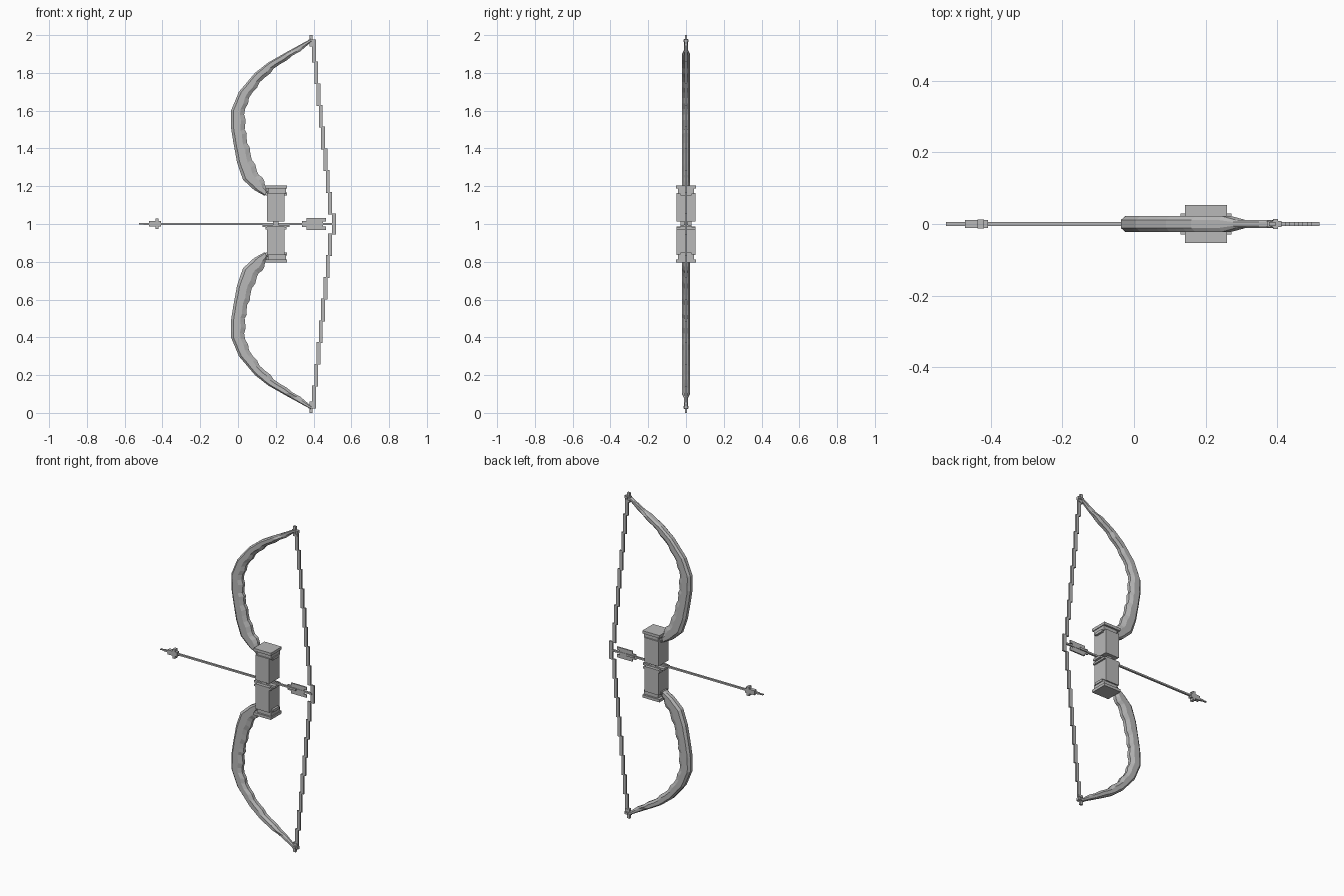
import bpy, bmesh, math
from mathutils import Vector

cube = bpy.data.objects.get("Cube")
if cube:
    bpy.data.objects.remove(cube)

grey = bpy.data.materials.new("plain grey")
grey.use_nodes = True
colour = (0.48, 0.48, 0.48, 1)
grey.diffuse_color = colour
grey.node_tree.nodes["Principled BSDF"].inputs["Base Color"].default_value = colour


def finish(name, bm):
    bmesh.ops.recalc_face_normals(bm, faces=bm.faces)
    mesh = bpy.data.meshes.new(name)
    bm.to_mesh(mesh)
    bm.free()
    mesh.materials.append(grey)
    obj = bpy.data.objects.new(name, mesh)
    bpy.context.collection.objects.link(obj)
    return obj


def add_box(bm, x0, x1, depth, z0, z1):
    """Box centred on y = 0 with the given half depth."""
    verts = bmesh.ops.create_cube(bm, size=1)["verts"]
    for v in verts:
        v.co = Vector(((x0 + x1) / 2 + v.co.x * (x1 - x0),
                       v.co.y * 2 * depth,
                       (z0 + z1) / 2 + v.co.z * (z1 - z0)))


def boxes(name, rows):
    bm = bmesh.new()
    for row in rows:
        add_box(bm, *row)
    return finish(name, bm)


def flip(z0, z1, side):
    return (z0, z1) if side > 0 else (2 - z1, 2 - z0)


# Limb outline: matching front-edge and string-side points (x, z)
OUTER = [(.14, 1.15), (.085, 1.18), (.026, 1.235), (-.005, 1.325), (-.026, 1.44),
         (-.037, 1.51), (-.037, 1.60), (.005, 1.70), (.09, 1.80), (.16, 1.855),
         (.275, 1.92), (.385, 1.98)]
INNER = [(.158, 1.17), (.14, 1.225), (.10, 1.28), (.065, 1.375), (.045, 1.46),
         (.037, 1.52), (.037, 1.61), (.075, 1.695), (.14, 1.775), (.22, 1.845),
         (.33, 1.915), (.39, 1.965)]
# Cross-section: position across the limb, half depth
SECTION = [(0, .011), (.18, .022), (.68, .022), (1, .010)]


def make_limb(name, side):
    bm = bmesh.new()
    rings = []
    steps = 3
    last = (len(OUTER) - 1) * steps
    for k in range(last + 1):
        i = min(k // steps, len(OUTER) - 2)
        t = k / steps - i
        a = Vector(OUTER[i]).lerp(Vector(OUTER[i + 1]), t)
        b = Vector(INNER[i]).lerp(Vector(INNER[i + 1]), t)
        # Hewn ripple along the string side, narrowing towards the tip
        if 0 < k < last - 2:
            b += (b - a).normalized() * .005 * math.sin(k * 2.1)
        slim = 1 if k < last - 3 else .5
        loop = [(s, d) for s, d in SECTION] + [(s, -d) for s, d in reversed(SECTION)]
        ring = []
        for s, d in loop:
            p = a.lerp(b, s)
            z = p.y if side > 0 else 2 - p.y
            ring.append(bm.verts.new((p.x, d * slim, z)))
        rings.append(ring)
    for r0, r1 in zip(rings, rings[1:]):
        for j in range(len(r0)):
            n = (j + 1) % len(r0)
            bm.faces.new((r0[j], r0[n], r1[n], r1[j]))
    bm.faces.new(rings[0])
    bm.faces.new(rings[-1])
    return finish(name, bm)


for label, side in (("upper", 1), ("lower", -1)):
    make_limb(label + "_limb", side)
    # Grip block with stepped collars at its outer end
    boxes(label + "_grip", [
        (.153, .247, .05, *flip(1.012, 1.165, side)),
        (.16, .255, .042, *flip(1.16, 1.192, side)),
        (.143, .26, .053, *flip(1.188, 1.205, side)),
        (.145, .26, .03, *flip(1.152, 1.168, side)),
    ])
    # Nock at the limb tip
    boxes(label + "_nock", [
        (.378, .395, .006, *flip(1.94, 2.0, side)),
        (.372, .412, .009, *flip(1.962, 1.978, side)),
        (.388, .402, .014, *flip(1.964, 1.976, side)),
        (.382, .408, .008, *flip(1.945, 1.955, side)),
    ])

# Stepped bowstring
count = 8
rows = [(.497, .519, .005, .945, 1.055)]
for side in (1, -1):
    for k in range(count):
        x = .487 - k * (.487 - .402) / (count - 1)
        z = 1.05 + k * .115
        rows.append((x - .010, x + .010, .005, *flip(z, z + .12, side)))
boxes("bowstring", rows)

# Arrow rest between the grip blocks
boxes("arrow_rest", [
    (.13, .272, .03, .983, .996),
    (.145, .258, .05, .972, .984),
    (.185, .215, .03, .95, 1.03),
])

# Arrow shaft, stepped point and feather vanes
boxes("arrow_shaft", [(-.50, .505, .006, .996, 1.006)])
boxes("arrow_head", [
    (-.525, -.47, .005, .998, 1.004),
    (-.472, -.408, .011, .987, 1.015),
    (-.437, -.42, .013, .973, 1.029),
])
vanes = []
for side in (1, -1):
    vanes += [(.362, .467, .004, *flip(1.014, 1.032, side)),
              (.338, .45, .004, *flip(1.004, 1.016, side))]
vanes.append((.345, .40, .011, .995, 1.007))
boxes("arrow_feathers", vanes)
